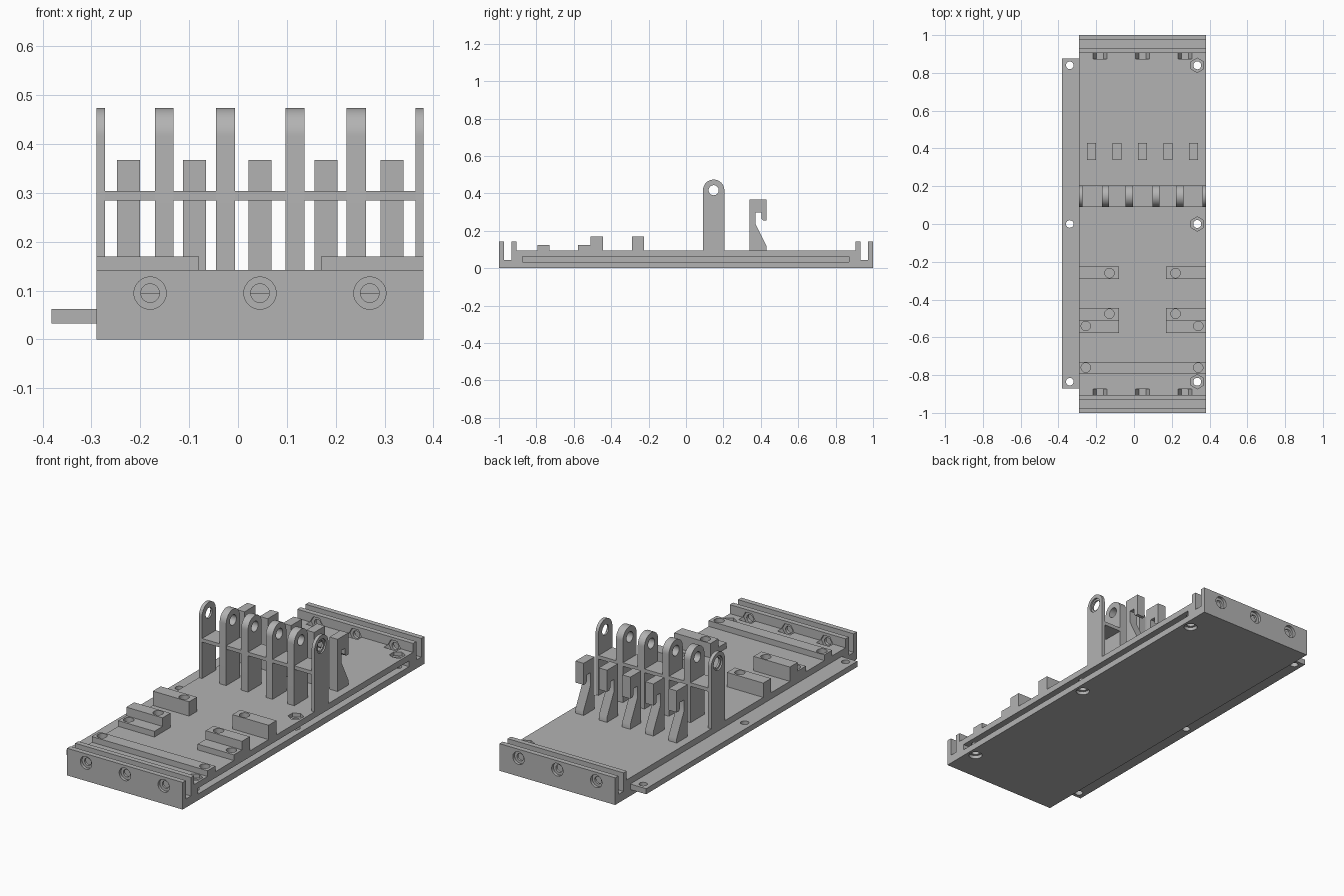
import bpy
import math
from mathutils import Matrix

if "Cube" in bpy.data.objects:
    bpy.data.objects.remove(bpy.data.objects["Cube"], do_unlink=True)

grey = bpy.data.materials.new("plain grey")
grey.use_nodes = True
GREY = (0.45, 0.45, 0.45, 1)
grey.diffuse_color = GREY
grey.node_tree.nodes["Principled BSDF"].inputs["Base Color"].default_value = GREY


def prism(name, profile, x0, x1):
    """Extrude a (y, z) outline along x."""
    n = len(profile)
    verts = [(x, y, z) for x in (x0, x1) for y, z in profile]
    faces = [tuple(range(n))[::-1], tuple(range(n, 2 * n))]
    faces += [(i, (i + 1) % n, (i + 1) % n + n, i + n) for i in range(n)]
    mesh = bpy.data.meshes.new(name)
    mesh.from_pydata(verts, [], faces)
    mesh.materials.append(grey)
    ob = bpy.data.objects.new(name, mesh)
    bpy.context.scene.collection.objects.link(ob)
    bpy.context.view_layer.objects.active = ob
    bpy.ops.object.select_all(action='DESELECT')
    ob.select_set(True)
    bpy.ops.object.mode_set(mode='EDIT')
    bpy.ops.mesh.select_all(action='SELECT')
    bpy.ops.mesh.normals_make_consistent(inside=False)
    bpy.ops.object.mode_set(mode='OBJECT')
    return ob


def box(name, x0, x1, y0, y1, z0, z1):
    return prism(name, [(y0, z0), (y1, z0), (y1, z1), (y0, z1)], x0, x1)


def rod(axis, centre, a, b, r, sides=32):
    """Round or hexagonal cutter running from a to b along one axis."""
    ring = [(r * math.cos(2 * math.pi * i / sides), r * math.sin(2 * math.pi * i / sides))
            for i in range(sides)]
    ob = prism("cutter", ring, a, b)
    u, v = centre
    if axis == 'X':
        m = Matrix.Translation((0, u, v))
    elif axis == 'Y':
        m = Matrix.Translation((u, 0, v)) @ Matrix.Rotation(math.pi / 2, 4, 'Z')
    else:
        m = Matrix.Translation((u, v, 0)) @ Matrix.Rotation(-math.pi / 2, 4, 'Y')
    ob.data.transform(m)
    return ob


def cut(targets, cutters):
    """Subtract every cutter from every target, then discard the cutters."""
    bpy.ops.object.select_all(action='DESELECT')
    for c in cutters:
        c.select_set(True)
    bpy.context.view_layer.objects.active = cutters[0]
    if len(cutters) > 1:
        bpy.ops.object.join()
    tool = cutters[0]
    tool.hide_render = True
    for ob in targets:
        mod = ob.modifiers.new("cut", 'BOOLEAN')
        mod.operation, mod.solver, mod.object = 'DIFFERENCE', 'EXACT', tool
        bpy.context.view_layer.objects.active = ob
        bpy.ops.object.modifier_apply(modifier=mod.name)
    bpy.data.objects.remove(tool, do_unlink=True)


L, R = -0.29, 0.38
TOP = 0.095
parts = []

# Deck with a slotted double lip at each end and a low bar near the front
lip = [(1, 0), (1, 0.142), (0.973, 0.142), (0.973, 0.045),
       (0.932, 0.045), (0.932, 0.142), (0.905, 0.142), (0.905, TOP)]
bar = [(-0.73, TOP), (-0.73, 0.125), (-0.795, 0.125), (-0.795, TOP)]
deck = prism("deck", lip + bar + [(-y, z) for y, z in reversed(lip)], L, R)

# Side tongue and the groove that receives it
tongue = box("side_tongue", -0.382, L + 0.001, -0.872, 0.875, 0.033, 0.062)
cut([deck], [box("cutter", R - 0.095, R + 0.1, -0.875, 0.872, 0.033, 0.063)])

# Mounting blocks, stepped pair and plain pair
blocks = []
for side, x0, x1 in (("right", L, -0.08), ("left", 0.17, R)):
    step = [(-0.577, 0.094), (-0.445, 0.094), (-0.445, 0.17),
            (-0.51, 0.17), (-0.51, 0.125), (-0.577, 0.125)]
    blocks.append(prism("stepped_block_" + side, step, x0, x1))
    blocks.append(box("plain_block_" + side, x0, x1, -0.29, -0.225, 0.094, 0.17))

# Blind screw holes in blocks and bar
screws = []
for xs, ys in (((-0.13, 0.22), (-0.475, -0.26)), ((-0.255, 0.34), (-0.54, -0.76))):
    screws += [rod('Z', (x, y), 0.07, 0.3, 0.025) for x in xs for y in ys]
cut([deck] + blocks, screws)

# Joining holes along both sides, with hex nut pockets and bolt head recesses
joints = (-0.835, 0, 0.84)
cut([tongue], [rod('Z', (-0.34, y), -0.1, 0.2, 0.02) for y in joints])
cut([deck], [rod('Z', (0.335, y), -0.1, 0.2, 0.021) for y in joints])
cut([deck], [rod('Z', (0.335, y), 0.075, 0.2, 0.038, 6) for y in joints] +
    [rod('Z', (0.335, y), -0.1, 0.017, 0.033) for y in joints])

# End holes with head recess outside and hex nut pocket inside
ends = [(x, s) for x in (-0.18, 0.045, 0.27) for s in (-1, 1)]


def end_rods(near, far, r, sides=32):
    return [rod('Y', (x, TOP), min(s * near, s * far), max(s * near, s * far), r, sides)
            for x, s in ends]


cut([deck], end_rods(0.88, 1.1, 0.019))
cut([deck], end_rods(0.985, 1.1, 0.033))
cut([deck], end_rods(0.873, 0.915, 0.037, 6))

# Hinge posts with rounded tops and a pin hole
PY, PZ, PR = 0.148, 0.417, 0.057
arch = [(PY + PR * math.cos(math.pi * i / 24), PZ + PR * math.sin(math.pi * i / 24))
        for i in range(25)]
outline = [(PY - PR, 0.09), (PY + PR, 0.09)] + arch
spans = ((L, -0.272), (-0.17, -0.132), (-0.045, -0.006),
         (0.097, 0.136), (0.222, 0.262), (0.363, R))
posts = [prism("hinge_post_%d" % (i + 1), outline, a, b) for i, (a, b) in enumerate(spans)]
cut(posts, [rod('X', (PY, PZ), -1, 1, 0.027)])
cut([posts[0], posts[-1]], [rod('X', (PY, PZ), -1, L + 0.008, 0.037),
                            rod('X', (PY, PZ), R - 0.008, 1, 0.037)])

# Brace plate tying the posts together
brace = box("post_brace", L + 0.001, R - 0.001, PY - PR + 0.0005, PY + PR - 0.0005, 0.285, 0.304)

# Row of hooked clips
hook = [(0.34, 0.09), (0.43, 0.09), (0.43, 0.12), (0.372, 0.235), (0.372, 0.298),
        (0.403, 0.298), (0.403, 0.265), (0.412, 0.255), (0.43, 0.255),
        (0.43, 0.368), (0.34, 0.368)]
clips = [prism("clip_%d" % (i + 1), hook, x - 0.0235, x + 0.0235)
         for i, x in enumerate((-0.224, -0.089, 0.045, 0.18, 0.315))]

# Smooth the round surfaces only
bpy.ops.object.select_all(action='DESELECT')
for ob in [deck, tongue, brace] + blocks + posts + clips:
    ob.select_set(True)
bpy.context.view_layer.objects.active = deck
bpy.ops.object.shade_smooth_by_angle(angle=math.radians(30))
